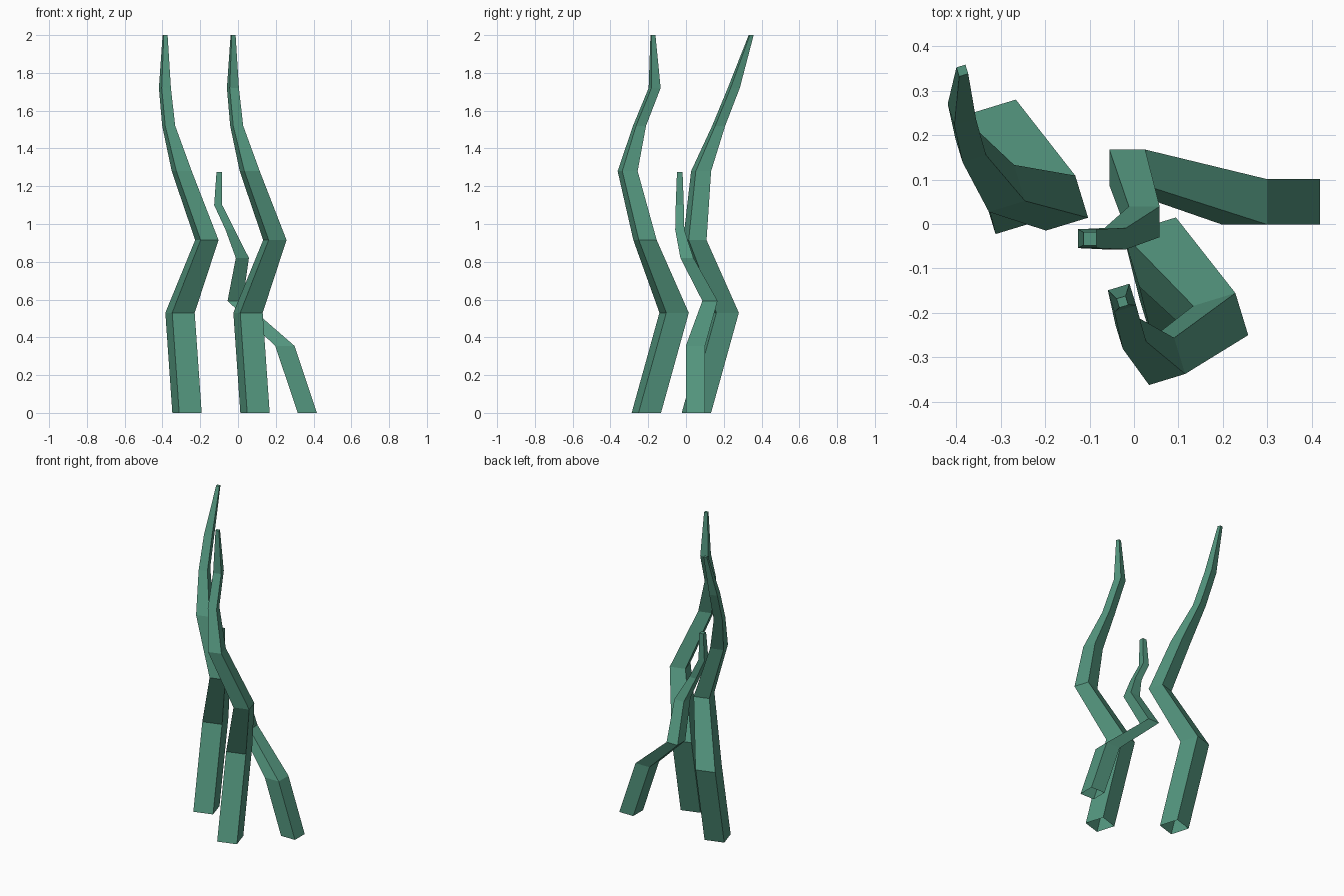
import bpy, bmesh
from math import cos, sin, radians

cube = bpy.data.objects.get("Cube")
if cube:
    bpy.data.objects.remove(cube, do_unlink=True)

green = bpy.data.materials.new("sea green")
green.use_nodes = True
colour = (0.088, 0.305, 0.21, 1)
green.diffuse_color = colour
green.node_tree.nodes["Principled BSDF"].inputs["Base Color"].default_value = colour


def stalk(name, sections, first_corner):
    """Loft square sections (x, y, z, corner radius): open foot, capped tip."""
    bm = bmesh.new()
    rings = []
    for x, y, z, r in sections:
        angles = [radians(first_corner + 90 * i) for i in range(4)]
        rings.append([bm.verts.new((x + r * cos(a), y + r * sin(a), z)) for a in angles])
    for low, high in zip(rings, rings[1:]):
        for i in range(4):
            j = (i + 1) % 4
            bm.faces.new((low[i], low[j], high[j], high[i]))
    bm.faces.new(rings[-1])
    mesh = bpy.data.meshes.new(name)
    bm.to_mesh(mesh)
    bm.free()
    mesh.materials.append(green)
    obj = bpy.data.objects.new(name, mesh)
    bpy.context.collection.objects.link(obj)


# Both tall stalks share heights, thickness and sideways bends
heights = [0, 0.53, 0.915, 1.28, 1.52, 1.72, 2]
radii = [0.088, 0.088, 0.07, 0.06, 0.039, 0.036, 0.015]
bends = [0.09, 0.053, 0.195, 0.062, -0.007, -0.027, -0.026]
front_sway = [-0.21, -0.063, -0.217, -0.309, -0.246, -0.166, -0.175]
back_sway = [0.055, 0.202, 0.047, 0.08, 0.173, 0.253, 0.345]

stalk("front_tall_stalk", list(zip(bends, front_sway, heights, radii)), 62)
stalk("back_tall_stalk",
      [(x - 0.36, y, z, r) for x, y, z, r in zip(bends, back_sway, heights, radii)], 62)

# Short leaning stalk with its foot out to the left
stalk("short_stalk", [
    (0.367, 0.05, 0, 0.072),
    (0.248, 0.05, 0.355, 0.072),
    (-0.015, 0.127, 0.593, 0.057),
    (0.023, 0.005, 0.82, 0.049),
    (-0.042, -0.033, 0.97, 0.034),
    (-0.105, -0.033, 1.1, 0.03),
    (-0.099, -0.033, 1.275, 0.021),
], 45)
